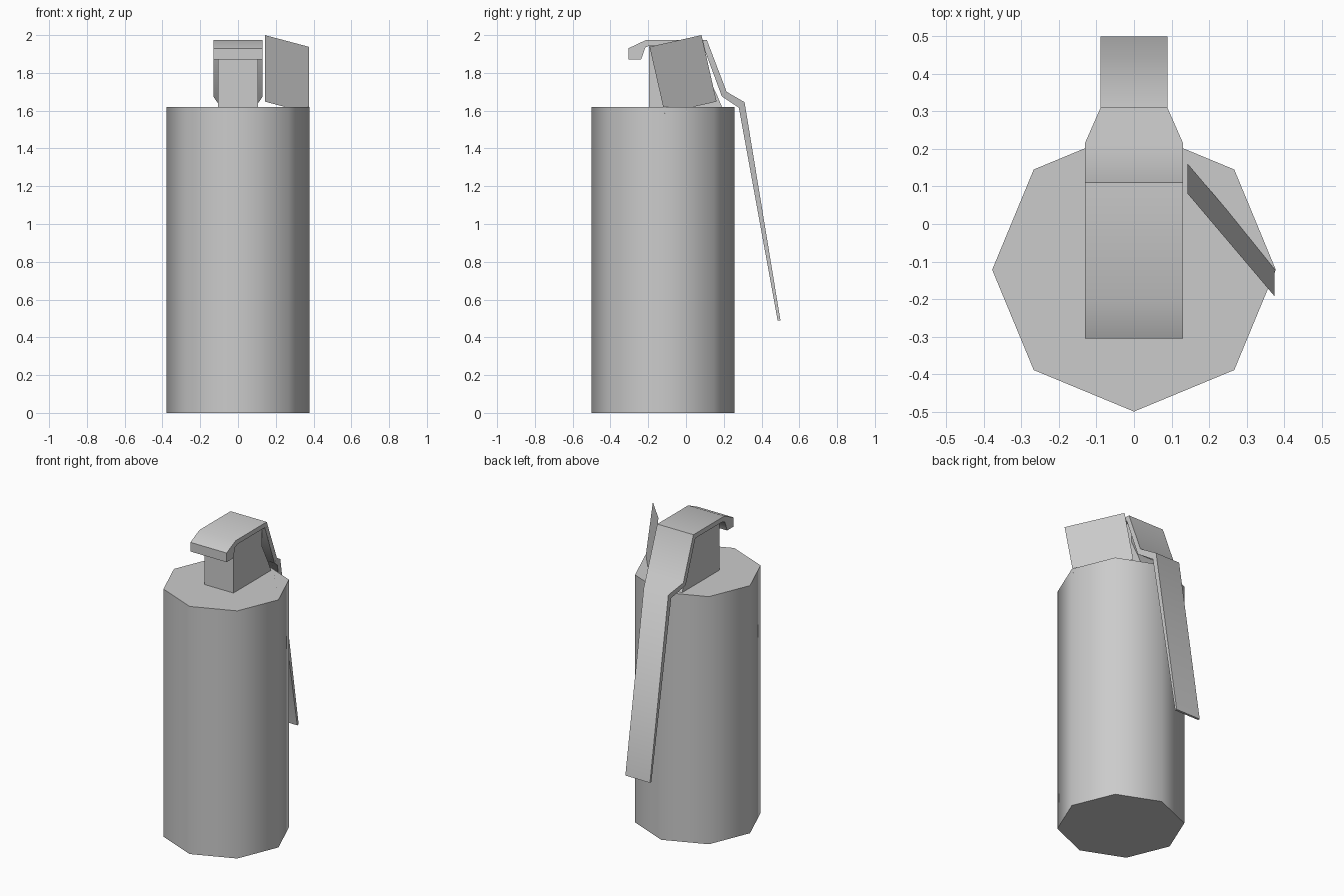
import bpy, bmesh, math
from mathutils import Vector

cube = bpy.data.objects.get("Cube")
if cube:
    bpy.data.objects.remove(cube, do_unlink=True)

grey = bpy.data.materials.new("plain_grey")
grey.use_nodes = True
COLOUR = (0.6, 0.6, 0.6, 1)
grey.diffuse_color = COLOUR
grey.node_tree.nodes["Principled BSDF"].inputs["Base Color"].default_value = COLOUR


def finish(name, bm, smooth_angle=None):
    """Turn a bmesh into a named object with the grey material."""
    if len(bm.faces) > 1:
        bmesh.ops.recalc_face_normals(bm, faces=bm.faces)
    mesh = bpy.data.meshes.new(name)
    bm.to_mesh(mesh)
    bm.free()
    mesh.materials.append(grey)
    obj = bpy.data.objects.new(name, mesh)
    bpy.context.collection.objects.link(obj)
    if smooth_angle:
        bpy.ops.object.select_all(action='DESELECT')
        obj.select_set(True)
        bpy.context.view_layer.objects.active = obj
        bpy.ops.object.shade_smooth_by_angle(angle=math.radians(smooth_angle))
    return obj


def prism(bm, left, right):
    """Bridge two matching outlines and cap both ends."""
    a = [bm.verts.new(p) for p in left]
    b = [bm.verts.new(p) for p in right]
    n = len(a)
    for i in range(n):
        j = (i + 1) % n
        bm.faces.new((a[i], a[j], b[j], b[i]))
    bm.faces.new(a)
    bm.faces.new(b)


# Eight-sided canister with smooth walls
RADIUS, HEIGHT, CENTRE_Y = 0.378, 1.62, -0.122
ring = [(RADIUS * math.cos(i * math.pi / 4),
         CENTRE_Y + RADIUS * math.sin(i * math.pi / 4)) for i in range(8)]
bm = bmesh.new()
prism(bm, [(x, y, 0) for x, y in ring], [(x, y, HEIGHT) for x, y in ring])
finish("canister", bm, 60)

# Fuse block under the lever, cut away at the back
block = [(-0.197, 1.61), (-0.197, 1.95), (0.10, 1.95),
         (0.10, 1.81), (0.165, 1.68), (0.195, 1.61)]
bm = bmesh.new()
prism(bm, [(-0.105, y, z) for y, z in block], [(0.105, y, z) for y, z in block])
finish("fuse_block", bm)

# Bent lever: outer point, inner point and half width at each station
stations = [
    ((-0.305, 1.87), (-0.238, 1.87), 0.131),
    ((-0.305, 1.93), (-0.215, 1.935), 0.131),
    ((-0.21, 1.975), (-0.19, 1.945), 0.131),
    ((0.11, 1.975), (0.09, 1.945), 0.131),
    ((0.215, 1.70), (0.19, 1.675), 0.131),
    ((0.31, 1.645), (0.28, 1.615), 0.089),
    ((0.50, 0.49), (0.485, 0.49), 0.089),
]
bm = bmesh.new()
loops = []
for outer, inner, w in stations:
    loops.append([bm.verts.new(p) for p in (
        (-w, *outer), (w, *outer), (w, *inner), (-w, *inner))])
for a, b in zip(loops, loops[1:]):
    for i in range(4):
        j = (i + 1) % 4
        bm.faces.new((a[i], a[j], b[j], b[i]))
bm.faces.new(loops[0])
bm.faces.new(loops[-1])
finish("lever", bm, 60)

# Thin tilted pin plate beside the fuse
corner = Vector((0.142, 0.082, 2.0))
across = Vector((0.233, -0.275, -0.062))
down = Vector((0, 0.08, -0.352))
bm = bmesh.new()
bm.faces.new([bm.verts.new(p) for p in (
    corner, corner + down, corner + across + down, corner + across)])
finish("pin_plate", bm)
